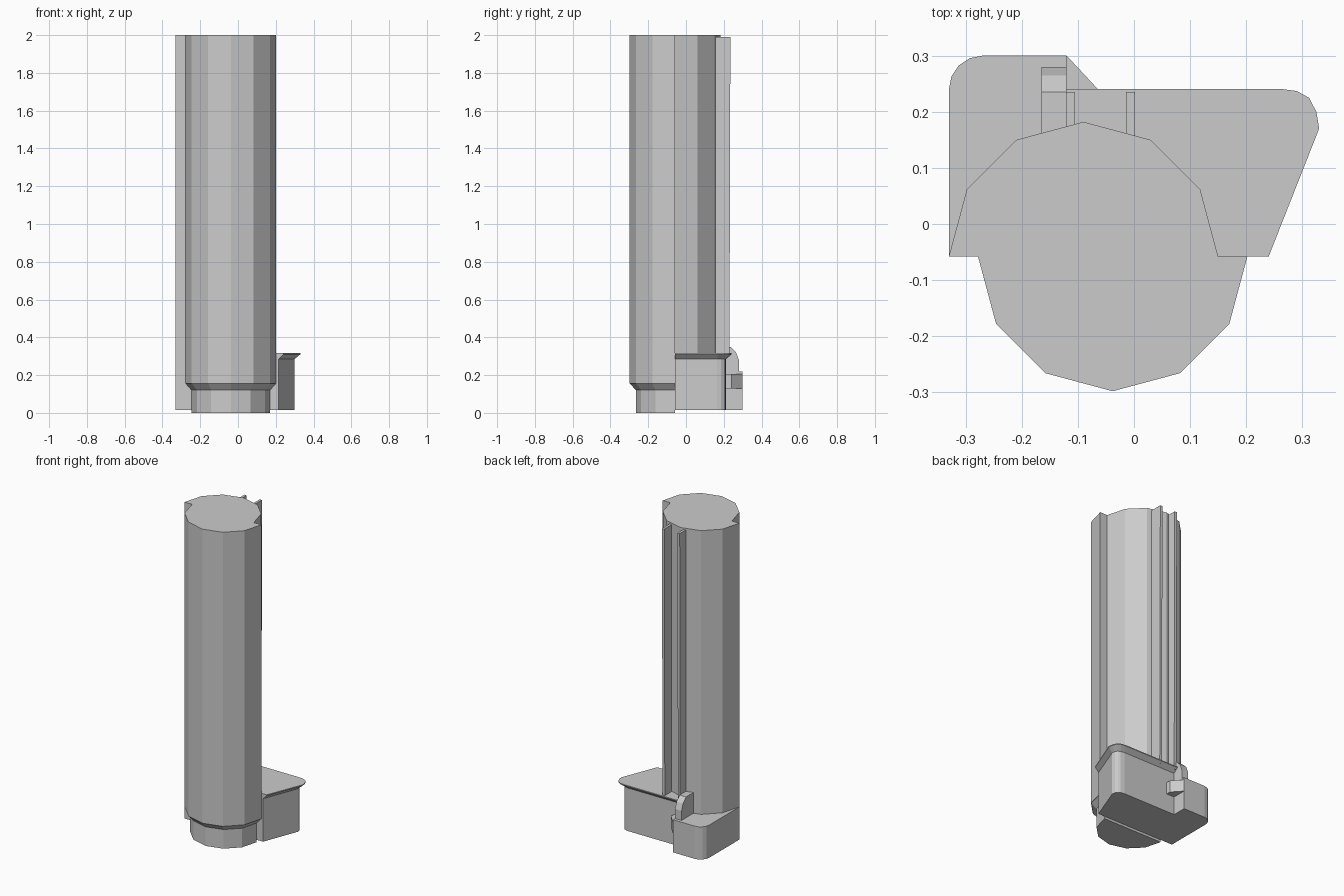
import bpy
import bmesh
from math import cos, sin, radians

cube = bpy.data.objects.get("Cube")
if cube:
    bpy.data.objects.remove(cube, do_unlink=True)

grey = bpy.data.materials.new("plain grey")
grey.use_nodes = True
grey.diffuse_color = (0.6, 0.6, 0.6, 1)
grey.node_tree.nodes["Principled BSDF"].inputs["Base Color"].default_value = (0.6, 0.6, 0.6, 1)


def loft(name, sections):
    """Closed solid through stacked rings of 3D points."""
    bm = bmesh.new()
    rings = [[bm.verts.new(p) for p in ring] for ring in sections]
    for low, high in zip(rings, rings[1:]):
        n = len(low)
        for i in range(n):
            j = (i + 1) % n
            bm.faces.new((low[i], low[j], high[j], high[i]))
    bm.faces.new(rings[0][::-1])
    bm.faces.new(rings[-1])
    bmesh.ops.recalc_face_normals(bm, faces=bm.faces[:])
    mesh = bpy.data.meshes.new(name)
    bm.to_mesh(mesh)
    bm.free()
    mesh.materials.append(grey)
    obj = bpy.data.objects.new(name, mesh)
    bpy.context.collection.objects.link(obj)
    return obj


def at(z, outline):
    return [(x, y, z) for x, y in outline]


def prism(name, outline, z0, z1):
    return loft(name, [at(z0, outline), at(z1, outline)])


MID = -0.058


def half_round(cx, r, start):
    """Half of a twelve-sided circle, counter-clockwise."""
    return [(cx + r * cos(radians(start + 30 * i)),
             MID + r * sin(radians(start + 30 * i))) for i in range(7)]


# Tower: two half rounds, the back one slid sideways
front = half_round(-0.038, 0.24, 180)
back = half_round(-0.09, 0.24, 0)
prism("tower", front + back, 0.155, 2.0)

# Stepped foot under the front half
foot = half_round(-0.038, 0.208, 180)
loft("tower_foot", [at(0, foot), at(0.12, foot), at(0.157, front)])

# Left base block with overhanging lip
inner = [(-0.12, MID)]
body = inner + [(0.215, MID), (0.30, 0.165), (0.297, 0.185), (0.288, 0.2),
                (0.273, 0.208), (0.25, 0.212), (-0.12, 0.212)]
lip = inner + [(0.24, MID), (0.33, 0.17), (0.325, 0.2), (0.312, 0.225),
               (0.29, 0.237), (0.26, 0.241), (-0.12, 0.241)]
loft("left_block", [at(0.015, body), at(0.285, body), at(0.31, lip), at(0.316, lip)])

# Right base block with one rounded corner
corner = [(-0.27 - 0.06 * sin(radians(a)), 0.24 + 0.06 * cos(radians(a)))
          for a in (0, 22, 45, 67, 90)]
prism("right_block", [(-0.33, MID), (-0.12, MID), (-0.12, 0.3)] + corner, 0.015, 0.22)

# Small wedge joining the two blocks
prism("joining_wedge", [(-0.12, 0.2), (-0.065, 0.2), (-0.065, 0.241), (-0.12, 0.3)], 0.13, 0.205)

# Sloped buttress above the right block
side = [(0.14, 0.2), (0.28, 0.2), (0.28, 0.28), (0.265, 0.32), (0.235, 0.35), (0.14, 0.35)]
loft("buttress", [[(x, y, z) for y, z in side] for x in (-0.165, -0.12)])

# Thin ribs up the back of the tower
rib_side = [(0.13, 0.3), (0.23, 0.3), (0.235, 1.99), (0.13, 1.99)]
for name, x in (("right_rib", -0.113), ("left_rib", -0.006)):
    loft(name, [[(x + s, y, z) for y, z in rib_side] for s in (-0.008, 0.008)])
